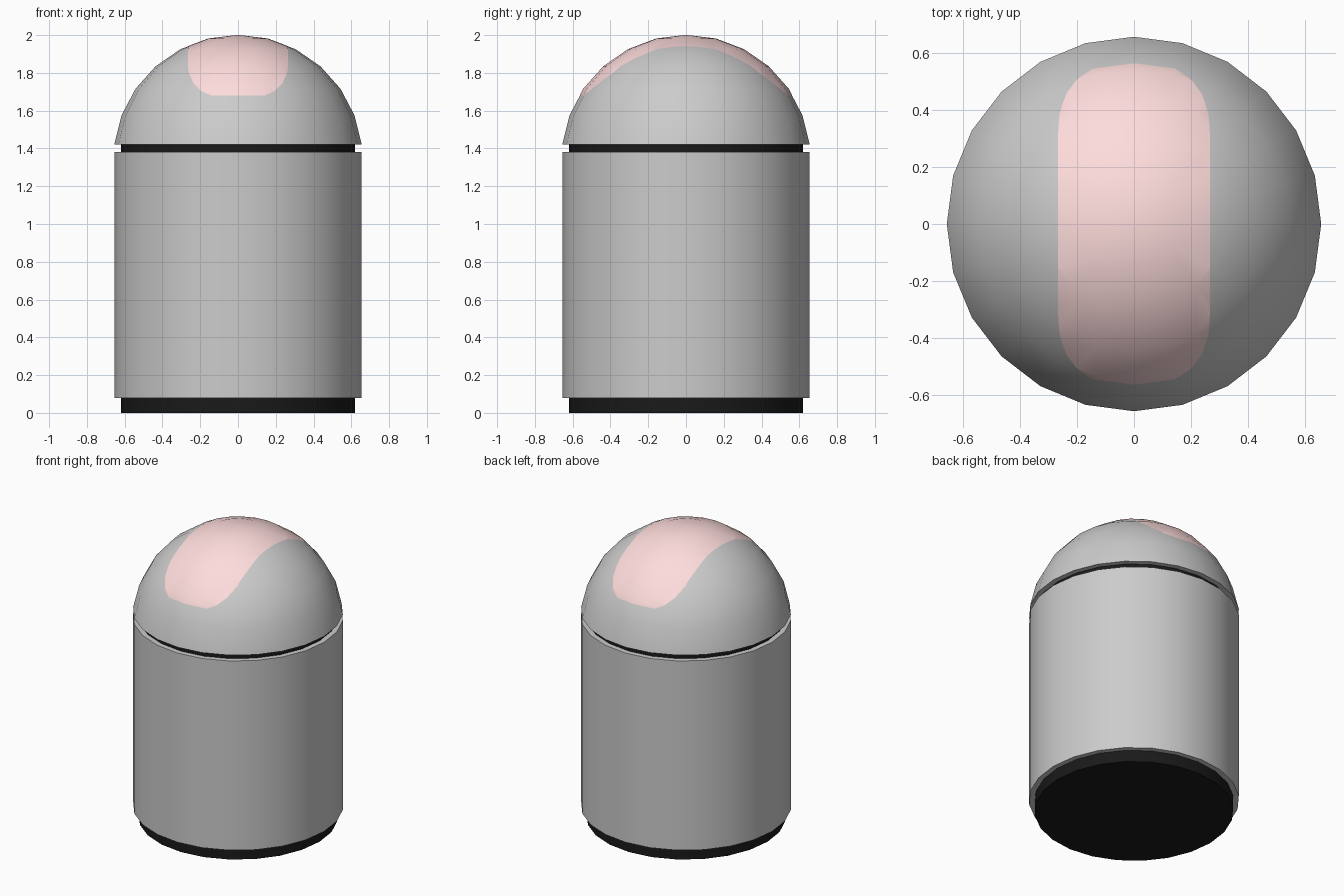
import bpy, bmesh
from math import sin, cos, pi, sqrt, acos
from mathutils import Vector

if "Cube" in bpy.data.objects:
    bpy.data.objects.remove(bpy.data.objects["Cube"])

SIDES = 24
R_BODY, R_LINER = 0.655, 0.62
R_DOME, Z_DOME, Z_RIM = 0.66, 1.34, 1.42


def material(name, rgb):
    m = bpy.data.materials.new(name)
    m.diffuse_color = (*rgb, 1)
    m.use_nodes = True
    m.node_tree.nodes["Principled BSDF"].inputs["Base Color"].default_value = m.diffuse_color
    return m


def lathe(profile):
    """Revolve (radius, z) points about z; radius 0 becomes a pole."""
    bm = bmesh.new()
    verts = [bm.verts.new((r, 0, z)) for r, z in profile]
    edges = [bm.edges.new(p) for p in zip(verts, verts[1:])]
    bmesh.ops.spin(bm, geom=verts + edges, cent=(0, 0, 0), axis=(0, 0, 1),
                   angle=2 * pi, steps=SIDES, use_duplicate=False)
    bmesh.ops.remove_doubles(bm, verts=bm.verts, dist=1e-4)
    bmesh.ops.recalc_face_normals(bm, faces=bm.faces)
    return bm


def finish(bm, name, mat=None):
    me = bpy.data.meshes.new(name)
    bm.to_mesh(me)
    bm.free()
    ob = bpy.data.objects.new(name, me)
    bpy.context.collection.objects.link(ob)
    if mat:
        me.materials.append(mat)
    bpy.ops.object.select_all(action='DESELECT')
    ob.select_set(True)
    bpy.context.view_layer.objects.active = ob
    bpy.ops.object.shade_smooth_by_angle(angle=pi / 6)
    return ob


black = material("black", (0.01, 0.01, 0.01))
pink = material("pink", (1.0, 0.72, 0.72))

# inner liner, showing as the plinth and the gap under the lid
finish(lathe([(0, 0), (R_LINER, 0), (R_LINER, Z_RIM), (0, Z_RIM)]), "liner", black)

# outer drum
finish(lathe([(R_LINER, 0.08), (R_BODY, 0.08), (R_BODY, 1.38),
              (R_LINER, 1.38), (R_LINER, 0.08)]), "drum")

# domed lid with a narrow flat rim
top = acos((Z_RIM - Z_DOME) / R_DOME)
arc = [(R_DOME * sin(top * i / 6), Z_DOME + R_DOME * cos(top * i / 6)) for i in range(7)]
finish(lathe(arc + [(R_LINER, Z_RIM)]), "lid")

# pink flap over the lid: the dome trimmed to a rounded outline seen from the front
half = [(0.14, 1.68), (0.19, 1.70), (0.235, 1.745), (0.26, 1.80), (0.265, 1.85), (0.265, 2.1)]
outline = half + [(-x, z) for x, z in reversed(half)]
flap = lathe(arc)
bmesh.ops.recalc_face_normals(flap, faces=flap.faces)
for (x0, z0), (x1, z1) in zip(outline, outline[1:] + outline[:1]):
    bmesh.ops.bisect_plane(flap, geom=flap.verts[:] + flap.edges[:] + flap.faces[:],
                           plane_co=(x0, 0, z0), plane_no=(z1 - z0, 0, x0 - x1),
                           clear_outer=True)
for v in flap.verts:
    v.co = Vector((0, 0, Z_DOME)) + (v.co - Vector((0, 0, Z_DOME))) * 1.002
finish(flap, "lid_flap", pink)
